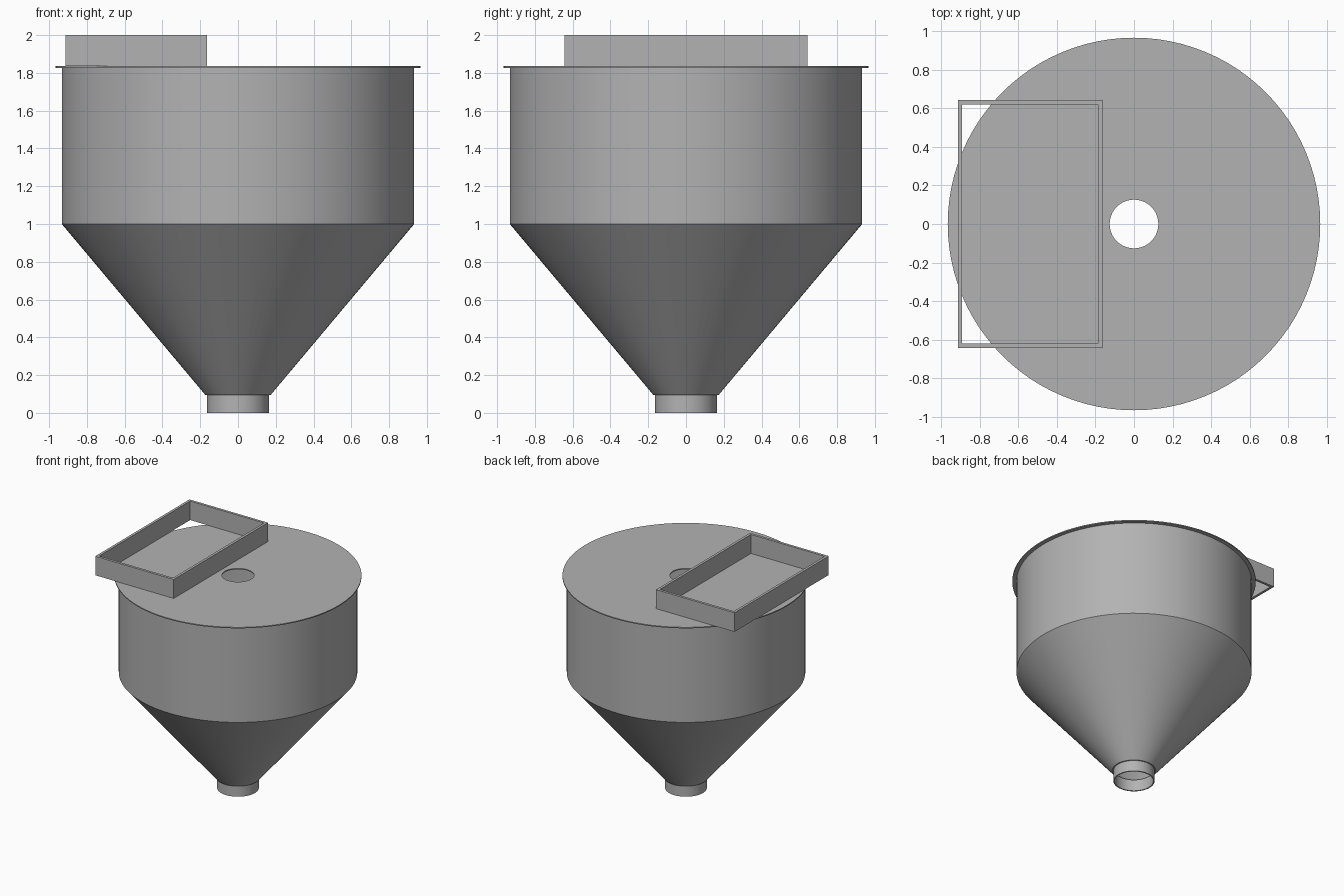
import bpy
import bmesh
import math

cube = bpy.data.objects.get("Cube")
if cube:
    bpy.data.objects.remove(cube, do_unlink=True)

steel = bpy.data.materials.new("grey_steel")
steel.use_nodes = True
colour = (0.45, 0.45, 0.45, 1)
steel.diffuse_color = colour
steel.node_tree.nodes["Principled BSDF"].inputs["Base Color"].default_value = colour

SIDES = 96
RIM_Z = 1.827
LID_Z = 1.836


def finish(name, bm):
    """Turn a bmesh into a named, shaded object."""
    bmesh.ops.recalc_face_normals(bm, faces=bm.faces)
    mesh = bpy.data.meshes.new(name)
    bm.to_mesh(mesh)
    bm.free()
    mesh.materials.append(steel)
    obj = bpy.data.objects.new(name, mesh)
    bpy.context.collection.objects.link(obj)
    bpy.ops.object.select_all(action="DESELECT")
    obj.select_set(True)
    bpy.context.view_layer.objects.active = obj
    bpy.ops.object.shade_smooth_by_angle(angle=math.radians(30))
    return obj


def loft(name, loops):
    """Join a closed series of matching vertex loops with quads."""
    bm = bmesh.new()
    rings = [[bm.verts.new(p) for p in loop] for loop in loops]
    count = len(rings[0])
    for a, b in zip(rings, rings[1:] + rings[:1]):
        for i in range(count):
            j = (i + 1) % count
            bm.faces.new((a[i], a[j], b[j], b[i]))
    return finish(name, bm)


def lathe(name, profile):
    """Spin a closed (radius, height) section around z."""
    turns = [math.tau * i / SIDES for i in range(SIDES)]
    return loft(name, [[(r * math.cos(t), r * math.sin(t), z) for t in turns]
                       for r, z in profile])


def rectangle(x0, x1, y, z):
    return [(x0, -y, z), (x1, -y, z), (x1, y, z), (x0, y, z)]


# Hollow drum and cone in one thin shell
lathe("hopper_body", [(0.933, RIM_Z), (0.933, 1.0), (0.173, 0.095),
                      (0.155, 0.095), (0.922, 1.005), (0.922, RIM_Z)])

# Open outlet pipe
lathe("outlet_spout", [(0.163, 0.1), (0.163, 0), (0.153, 0), (0.153, 0.1)])

# Flat lid with a central hole
lathe("lid", [(0.966, LID_Z), (0.966, RIM_Z), (0.126, RIM_Z), (0.126, LID_Z)])

# Open rectangular inlet collar overhanging the lid
outer = (-0.913, -0.164, 0.642)
inner = (-0.891, -0.186, 0.62)
loft("inlet_frame", [rectangle(*outer, 2.0), rectangle(*outer, LID_Z),
                     rectangle(*inner, LID_Z), rectangle(*inner, 2.0)])
